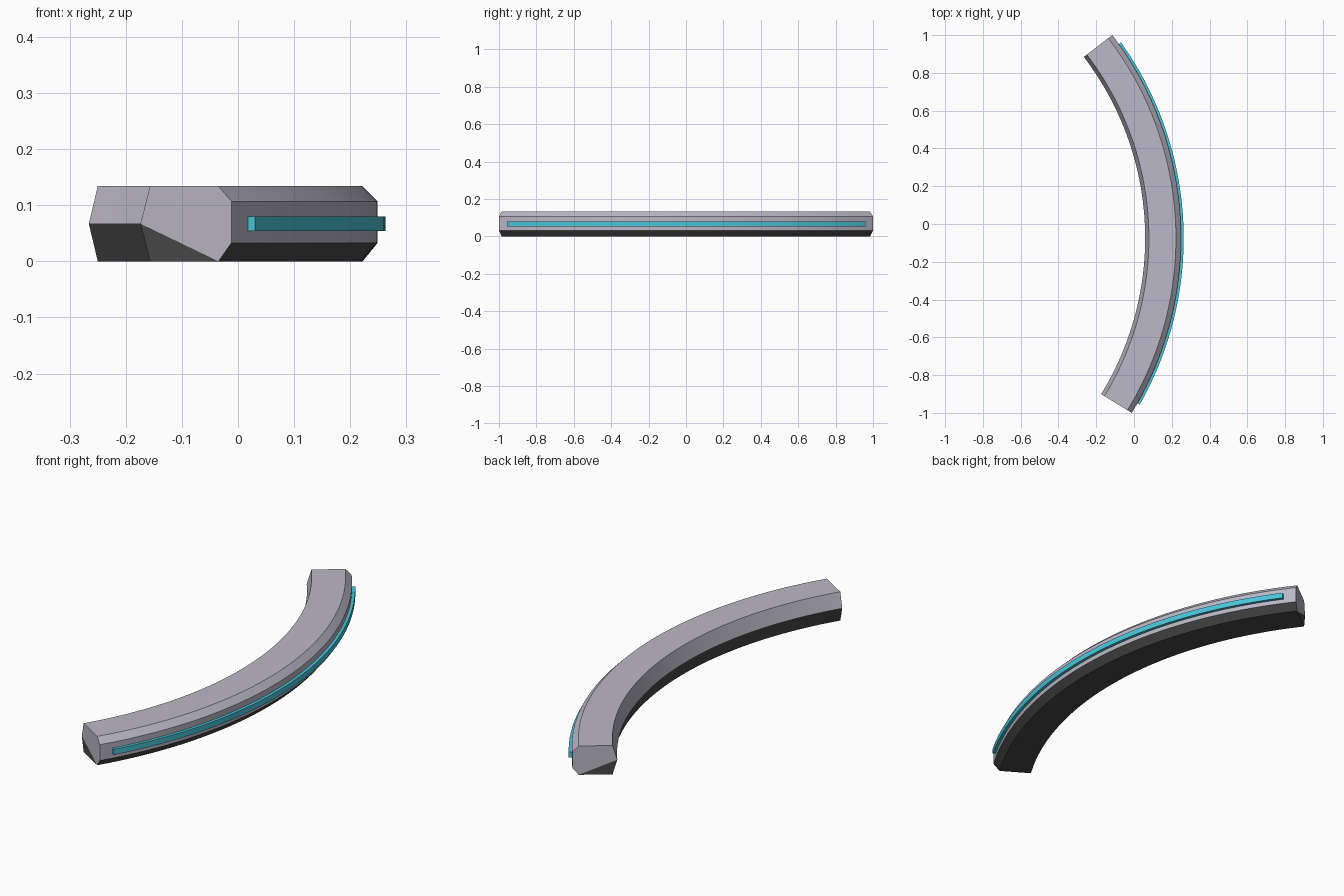
import bpy
import bmesh
from math import sin, cos, radians

cube = bpy.data.objects.get("Cube")
if cube:
    bpy.data.objects.remove(cube)

CENTRE_X, CENTRE_Y = -1.521, -0.075


def material(name, rgb):
    mat = bpy.data.materials.new(name)
    mat.use_nodes = True
    mat.diffuse_color = (*rgb, 1)
    mat.node_tree.nodes["Principled BSDF"].inputs["Base Color"].default_value = (*rgb, 1)
    return mat


def sweep_arc(name, profile, start, end, steps, materials, caps, dark_sides=()):
    """Sweep a (radius, height) profile around the arc centre, then cap both ends.
    caps holds (profile indices, material index) for each piece of the end."""
    bm = bmesh.new()
    rings = []
    for i in range(steps + 1):
        a = radians(start + (end - start) * i / steps)
        rings.append([bm.verts.new((CENTRE_X + r * cos(a), CENTRE_Y + r * sin(a), z))
                      for r, z in profile])
    n = len(profile)
    for lower, upper in zip(rings, rings[1:]):
        for k in range(n):
            j = (k + 1) % n
            face = bm.faces.new((lower[k], lower[j], upper[j], upper[k]))
            face.material_index = int(k in dark_sides)
    for ring in (rings[0], rings[-1]):
        for indices, slot in caps:
            bm.faces.new([ring[k] for k in indices]).material_index = slot
    bmesh.ops.recalc_face_normals(bm, faces=bm.faces)
    mesh = bpy.data.meshes.new(name)
    bm.to_mesh(mesh)
    bm.free()
    for mat in materials:
        mesh.materials.append(mat)
    obj = bpy.data.objects.new(name, mesh)
    bpy.context.collection.objects.link(obj)
    bpy.ops.object.select_all(action='DESELECT')
    obj.select_set(True)
    bpy.context.view_layer.objects.active = obj
    bpy.ops.object.shade_smooth_by_angle(angle=radians(25))
    return obj


light_grey = material("light grey", (0.50, 0.48, 0.57))
dark_grey = material("dark grey", (0.065, 0.065, 0.068))
teal = material("teal", (0.07, 0.56, 0.70))

# Curved bar: bevelled outer side, ridged inner side, dark underside
bar_profile = [(1.60, 0.134), (1.743, 0.134), (1.77, 0.107), (1.77, 0.033),
               (1.743, 0), (1.60, 0), (1.58, 0.067)]
sweep_arc("curved_bar", bar_profile, -31.5, 37.4, 48, (light_grey, dark_grey),
          caps=[((0, 1, 2, 3, 4, 6), 0), ((4, 5, 6), 1)], dark_sides=(3, 4, 5))

# Thin strip along the outer side
strip_profile = [(1.765, 0.08), (1.784, 0.08), (1.784, 0.054), (1.765, 0.054)]
sweep_arc("outer_strip", strip_profile, -29.6, 35.5, 48, (teal,),
          caps=[((0, 1, 2, 3), 0)])
